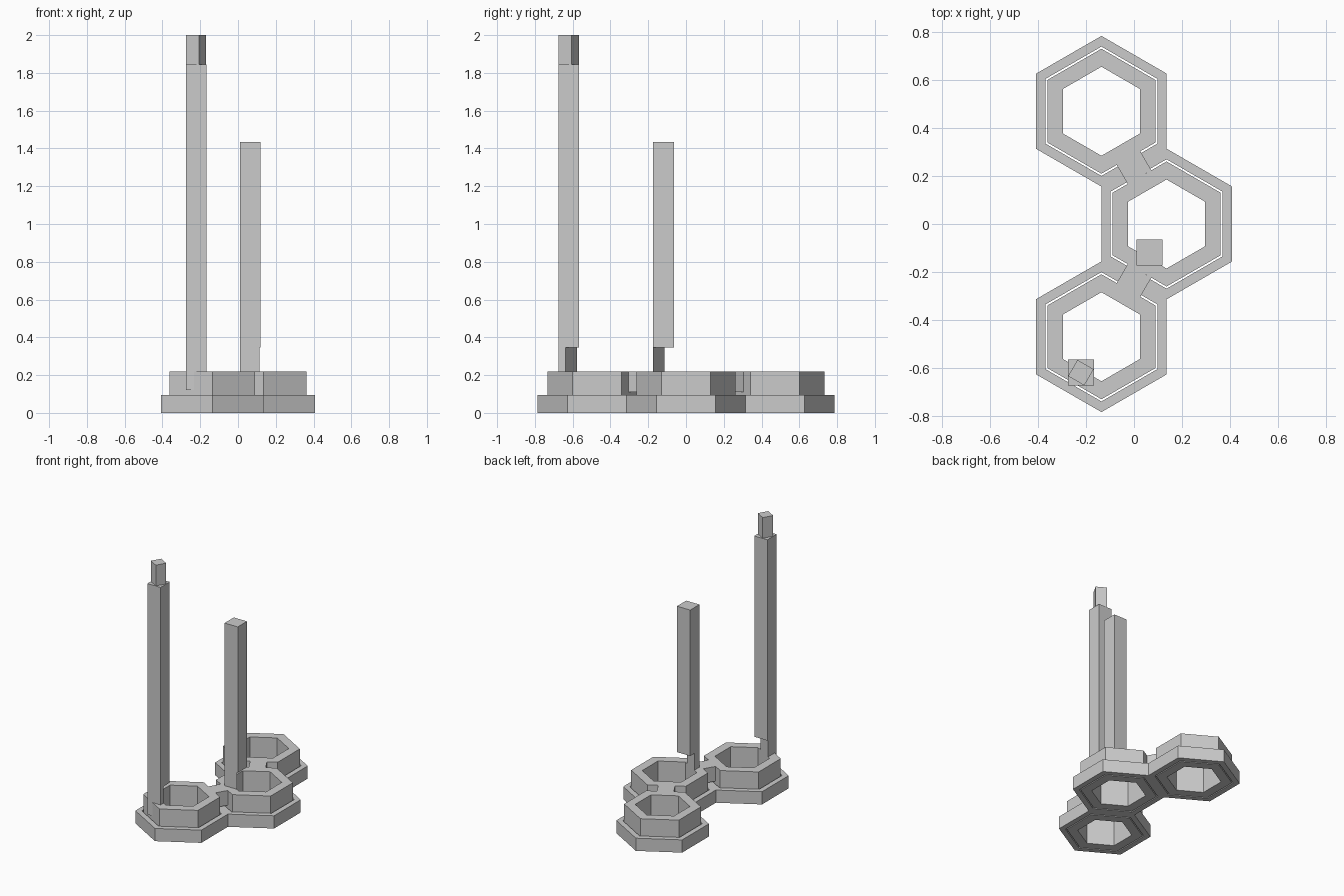
import bpy, bmesh, math
from mathutils import Matrix, Vector

if "Cube" in bpy.data.objects:
    bpy.data.objects.remove(bpy.data.objects["Cube"], do_unlink=True)

grey = bpy.data.materials.new("plain_grey")
grey.use_nodes = True
COLOUR = (0.6, 0.6, 0.6, 1)
grey.diffuse_color = COLOUR
grey.node_tree.nodes["Principled BSDF"].inputs["Base Color"].default_value = COLOUR

APOTHEM = 0.2725          # half the width of one hexagonal cell
CELLS = {"back": Vector((-0.136, 0.471)),
         "middle": Vector((0.136, 0)),
         "front": Vector((-0.136, -0.471))}


def finish(name, bm):
    bmesh.ops.recalc_face_normals(bm, faces=bm.faces)
    mesh = bpy.data.meshes.new(name)
    bm.to_mesh(mesh)
    bm.free()
    mesh.materials.append(grey)
    obj = bpy.data.objects.new(name, mesh)
    bpy.context.collection.objects.link(obj)
    return obj


def hexagon(bm, centre, apothem, z):
    r = apothem / math.cos(math.pi / 6)
    angles = [math.pi / 6 + i * math.pi / 3 for i in range(6)]
    return [bm.verts.new((centre.x + r * math.cos(a), centre.y + r * math.sin(a), z))
            for a in angles]


def hex_ring(name, centre, outer, inner, z0, z1):
    bm = bmesh.new()
    loops = [hexagon(bm, centre, a, z)
             for a, z in ((outer, z0), (outer, z1), (inner, z1), (inner, z0))]
    for k in range(4):
        a, b = loops[k], loops[(k + 1) % 4]
        for i in range(6):
            j = (i + 1) % 6
            bm.faces.new((a[i], a[j], b[j], b[i]))
    return finish(name, bm)


def hex_prism(name, centre, apothem, z0, z1):
    bm = bmesh.new()
    low, high = (hexagon(bm, centre, apothem, z) for z in (z0, z1))
    bm.faces.new(low)
    bm.faces.new(high)
    for i in range(6):
        j = (i + 1) % 6
        bm.faces.new((low[i], low[j], high[j], high[i]))
    return finish(name, bm)


def box(name, centre, width, depth, z0, z1, angle=0):
    bm = bmesh.new()
    bmesh.ops.create_cube(bm, size=1, matrix=(
        Matrix.Translation((centre.x, centre.y, (z0 + z1) / 2))
        @ Matrix.Rotation(angle, 4, "Z")
        @ Matrix.Diagonal((width, depth, z1 - z0, 1))))
    return finish(name, bm)


# Hexagonal cells: a low frame around a taller loose ring
HOLE, RING = 0.161, 0.226
for side, centre in CELLS.items():
    hex_ring(side + "_frame", centre, APOTHEM, 0.234, 0, 0.095)
    hex_ring(side + "_ring", centre, RING, HOLE, 0, 0.22)

# Bridges joining neighbouring rings
for side in ("back", "front"):
    gap = CELLS["middle"] - CELLS[side]
    box(side + "_bridge", (CELLS["middle"] + CELLS[side]) / 2,
        gap.length - 2 * RING, 0.114, 0.11, 0.22, math.atan2(gap.y, gap.x))


# Posts, their feet notched to sit over the ring walls
def post(side, centre, top):
    obj = box(side + "_post", centre, 0.109, 0.109, 0.12, top)
    cutter = hex_prism("notch_cutter", CELLS[side], HOLE, -0.1, 0.345)
    cutter.hide_render = True
    cut = obj.modifiers.new("notch", "BOOLEAN")
    cut.operation = "DIFFERENCE"
    cut.solver = "EXACT"
    cut.object = cutter
    bpy.context.view_layer.objects.active = obj
    bpy.ops.object.modifier_apply(modifier=cut.name)
    bpy.data.objects.remove(cutter, do_unlink=True)


tall = Vector((-0.222, -0.621))
post("front", tall, 1.845)
post("middle", Vector((0.065, -0.119)), 1.435)

# Turned peg on top of the tall post
box("post_peg", tall, 0.078, 0.078, 1.845, 2.0, math.radians(-30))
